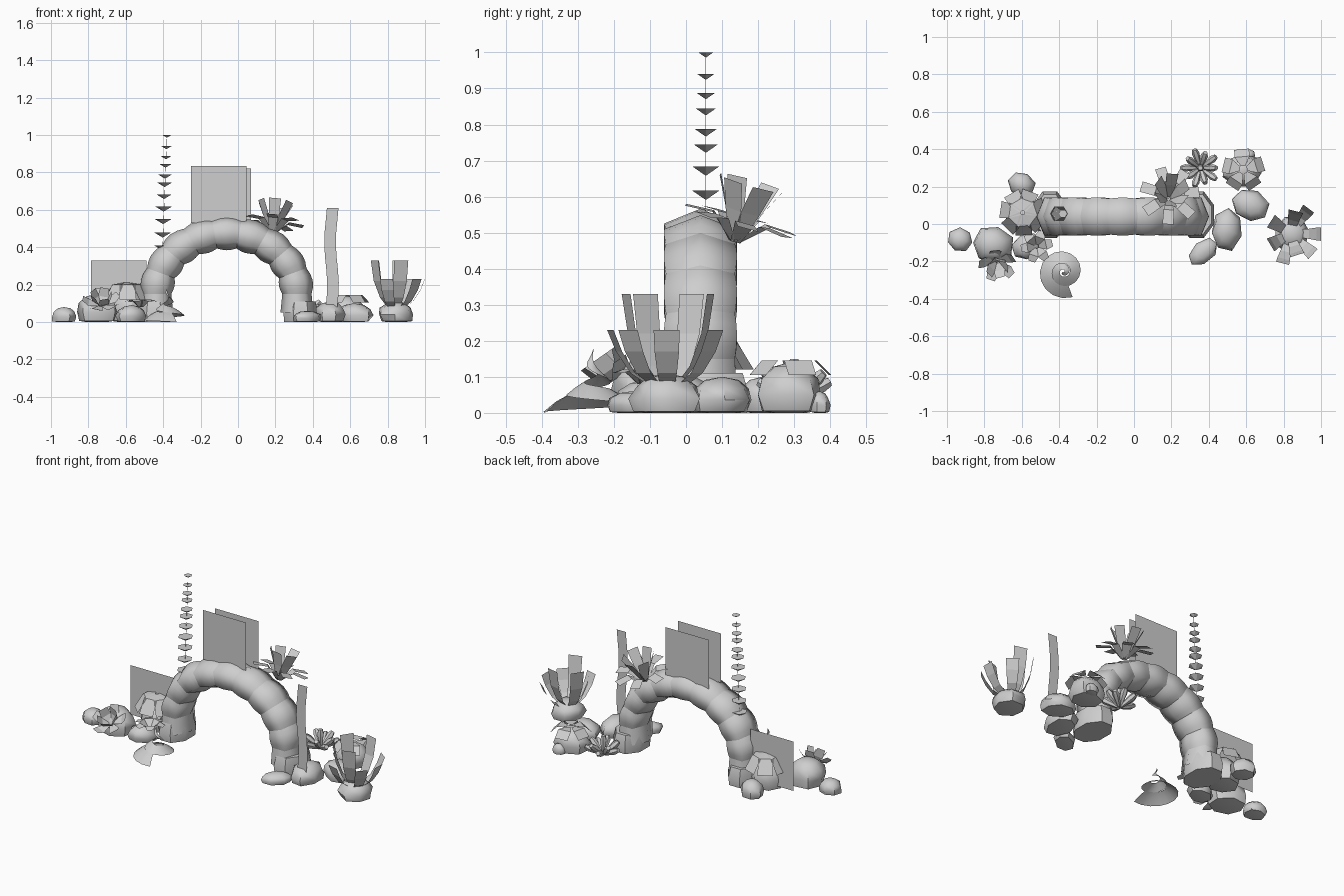
import bpy, bmesh, math, random
from math import sin, cos, pi, radians
from mathutils import Vector, Euler

random.seed(4)
if "Cube" in bpy.data.objects:
    bpy.data.objects.remove(bpy.data.objects["Cube"], do_unlink=True)

stone = bpy.data.materials.new("plain_grey")
stone.use_nodes = True
GREY = (0.62, 0.62, 0.62, 1)
stone.diffuse_color = GREY
stone.node_tree.nodes["Principled BSDF"].inputs["Base Color"].default_value = GREY


def finish(name, bm, angle=None):
    """Turn a bmesh into a named object, smooth shaded below the angle."""
    mesh = bpy.data.meshes.new(name)
    bm.to_mesh(mesh)
    bm.free()
    mesh.materials.append(stone)
    obj = bpy.data.objects.new(name, mesh)
    bpy.context.collection.objects.link(obj)
    if angle:
        bpy.ops.object.select_all(action='DESELECT')
        obj.select_set(True)
        bpy.context.view_layer.objects.active = obj
        bpy.ops.object.shade_smooth_by_angle(angle=radians(angle))


def skin(bm, rows, closed=False):
    """Bridge rows of points with quads."""
    grid = [[bm.verts.new(p) for p in row] for row in rows]
    n = len(grid[0])
    for a, b in zip(grid, grid[1:]):
        for i in range(n if closed else n - 1):
            j = (i + 1) % n
            bm.faces.new((a[i], a[j], b[j], b[i]))
    return grid


def rock(name, x, y, rx, ry, h, turn=0):
    """Faceted boulder, broad at the ground with a flat underside."""
    bm = bmesh.new()
    bmesh.ops.create_uvsphere(bm, u_segments=7, v_segments=6, radius=1)
    spin = Euler((0, 0, turn)).to_matrix()
    for v in bm.verts:
        k = random.uniform(0.92, 1.08)
        p = Vector((v.co.x * rx * k, v.co.y * ry * k, 0))
        p = spin @ p
        v.co = (x + p.x, y + p.y, max(0, h * (0.36 + 0.64 * v.co.z)))
    bmesh.ops.remove_doubles(bm, verts=bm.verts, dist=0.001)
    bmesh.ops.recalc_face_normals(bm, faces=bm.faces)
    finish(name, bm, 50)


def rosette(name, centre, angles, profile, tilt=(0, 0, 0)):
    """Flat blades at the given angles; profile lists radius, height, half width."""
    bm = bmesh.new()
    turn = Euler([radians(t) for t in tilt]).to_matrix()
    for a in angles:
        a = radians(a) + random.uniform(-0.06, 0.06)
        out, side = Vector((cos(a), sin(a), 0)), Vector((-sin(a), cos(a), 0))
        rows = []
        for r, z, w in profile:
            mid = out * r + Vector((0, 0, z))
            rows.append([Vector(centre) + turn @ (mid + side * s * w) for s in (-1, 1)])
        skin(bm, rows)
    finish(name, bm)


def around(count, start):
    return [start + 360 * i / count for i in range(count)]


def card(name, x0, x1, y, z0, z1):
    bm = bmesh.new()
    skin(bm, [[(x0, y, z), (x1, y, z)] for z in (z0, z1)])
    finish(name, bm)


# Arch: separate barrel-shaped six-sided stones following a half oval
STONES, STEPS = 9, 4
hexagon = [(0.088, 0), (0.048, 0.1), (-0.048, 0.1), (-0.088, 0), (-0.048, -0.1), (0.048, -0.1)]


def arch_ring(a, k):
    """Cross-section of the arch at angle a, scaled by k."""
    mid, out = Vector((-0.06 + 0.375 * cos(a), 0.04, 0.15 + 0.325 * sin(a))), Vector((cos(a), 0, sin(a)))
    return [mid + out * u * k + Vector((0, v * (0.6 + k * 0.4), 0)) for u, v in hexagon]


bm = bmesh.new()
for s in range(STONES):
    skin(bm, [arch_ring(pi * (s + i / STEPS) / STONES, 0.89 + 0.15 * sin(pi * i / STEPS))
              for i in range(STEPS + 1)], closed=True)
# Straight foot stones run from the ends of the oval to the ground
for a in (0, pi):
    top = arch_ring(a, 0.89)
    skin(bm, [top, [p + Vector((0, 0, -0.1)) for p in arch_ring(a, 1)]], closed=True)
bmesh.ops.recalc_face_normals(bm, faces=bm.faces)
finish("stone_arch", bm, 70)

# Footing stones of the arch
for side, x in (("left", 0.335), ("right", -0.45)):
    corners = [pi * i / 4 + pi / 8 for i in range(8)]
    bm = bmesh.new()
    rings = skin(bm, [[(x + cos(a) * 0.1 * k, 0.05 + sin(a) * 0.135 * k, z) for a in corners]
                      for z, k in ((0, 0.95), (0.05, 1), (0.11, 0.86))], closed=True)
    bm.faces.new(rings[0])
    bm.faces.new(rings[-1])
    bmesh.ops.recalc_face_normals(bm, faces=bm.faces)
    finish(side + "_arch_footing", bm, 50)

# Boulders around both feet
for spec in (("left_front_boulder", 0.495, -0.03, 0.085, 0.115, 0.11, -0.1),
             ("left_small_boulder", 0.37, -0.15, 0.095, 0.06, 0.06, 0.7),
             ("left_middle_boulder", 0.62, 0.1, 0.105, 0.085, 0.1, -0.5),
             ("left_back_boulder", 0.58, 0.285, 0.105, 0.095, 0.14, 0.1),
             ("left_back_pebble", 0.61, 0.37, 0.04, 0.03, 0.06, 0),
             ("left_outer_boulder", 0.845, -0.055, 0.1, 0.1, 0.11, 0.4),
             ("right_back_boulder", -0.6, 0.21, 0.075, 0.065, 0.1, -0.5),
             ("right_middle_boulder", -0.59, 0.05, 0.1, 0.1, 0.17, 0.7),
             ("right_front_boulder", -0.755, -0.11, 0.115, 0.105, 0.15, -0.3),
             ("right_outer_boulder", -0.93, -0.085, 0.07, 0.065, 0.08, 0),
             ("right_inner_boulder", -0.57, -0.12, 0.085, 0.07, 0.09, 0.5)):
    rock(*spec)

# Tall leafy plant on the outer boulder
rosette("tall_plant_inner_leaves", (0.835, -0.05, 0.08), (75, 150, 210, 285),
        [(0.03, 0, 0.022), (0.07, 0.05, 0.03), (0.105, 0.14, 0.037), (0.122, 0.25, 0.04)])
rosette("tall_plant_outer_leaves", (0.835, -0.05, 0.07), (0, 52, -45, -105),
        [(0.04, 0, 0.02), (0.1, 0.04, 0.027), (0.14, 0.1, 0.034), (0.165, 0.16, 0.036)])

# Leafy plant on the shoulder of the arch
tilt = (-16, 6, 0)
rosette("arch_plant_inner_leaves", (0.185, 0.135, 0.475), around(6, 25),
        [(0.01, 0, 0.014), (0.05, 0.09, 0.028), (0.09, 0.17, 0.032)], tilt)
rosette("arch_plant_outer_leaves", (0.185, 0.135, 0.475), around(7, 5),
        [(0.01, 0, 0.014), (0.08, 0.065, 0.028), (0.16, 0.06, 0.03)], tilt)

# Drooping, cupped and flat leaf clusters
rosette("drooping_leaves", (-0.595, 0.06, 0), around(7, 17),
        [(0.01, 0.21, 0.015), (0.07, 0.2, 0.04), (0.12, 0.12, 0.045)])
for name, r, z, start in (("inner", 0.055, 0.075, 0), ("outer", 0.1, 0.04, 30)):
    rosette("cupped_leaves_" + name, (-0.73, -0.2, 0.09), around(5, start),
            [(0.01, 0, 0.01), (r * 0.7, z * 0.4, 0.032), (r, z, 0.024)], (35, 0, 0))
rosette("table_coral_plates", (0.585, 0.29, 0.115), around(5, 20),
        [(0.02, 0.03, 0.012), (0.07, 0.03, 0.04), (0.11, -0.01, 0.04)])
rosette("small_leaves", (-0.52, -0.12, 0.06), around(6, 10),
        [(0.01, 0.02, 0.01), (0.05, 0.06, 0.028), (0.085, 0.05, 0.018)])

# Finger coral behind the arch: tapered tubes fanning from one point
bm = bmesh.new()
base = Vector((0.355, 0.3, 0.035))
for i in range(11):
    a, lift = 2 * pi * i / 10, 0.5 if i % 2 else 0.9
    way = Vector((cos(a), sin(a), lift)) if i < 10 else Vector((0, 0, 1))
    turn = way.to_track_quat('Z', 'Y').to_matrix()
    g = skin(bm, [[base + turn @ Vector((r * cos(pi * k / 3), r * sin(pi * k / 3), d)) for k in range(6)]
                  for d, r in ((0.01, 0.01), (0.09, 0.02), (0.115, 0.013))], closed=True)
    bm.faces.new(g[-1])
bmesh.ops.recalc_face_normals(bm, faces=bm.faces)
finish("finger_coral", bm, 40)

# Spiral shell sheet winding down from a raised tip
bm = bmesh.new()
rows = []
for i in range(37):
    t = i / 36
    a = -pi / 2 + 0.35 - (1 - t) * 4.4 * pi
    outer, inner = 0.012 + 0.133 * t ** 1.1, 0.002 + 0.07 * t ** 1.6
    peak = 0.07 * (1 - t) ** 3
    rows.append([(-0.378 + cos(a) * r, -0.255 + sin(a) * r, z + peak)
                 for r, z in ((inner, 0.11 - 0.06 * t), ((inner + outer) / 2, 0.1 - 0.07 * t),
                              (outer, 0.09 * (1 - t)))])
skin(bm, rows)
finish("spiral_shell", bm, 50)

# Thin stalk carrying small six-sided cups
bm = bmesh.new()
for i, z in enumerate((1, 0.94, 0.888, 0.845, 0.788, 0.745, 0.683, 0.617, 0.55, 0.478, 0.41)):
    t = i / 10
    x, r = -0.38 - 0.025 * t, 0.024 + 0.02 * min(1, t * 1.5)
    top = [bm.verts.new((x + r * cos(pi * k / 3), 0.055 + r * sin(pi * k / 3), z)) for k in range(6)]
    tip = bm.verts.new((x, 0.055, z - 0.6 * r))
    bm.faces.new(top)
    for k in range(6):
        bm.faces.new((top[k], tip, top[(k + 1) % 6]))
skin(bm, [[(x + 0.001 * cos(k * 2.1), 0.055 + 0.001 * sin(k * 2.1), z) for k in range(3)]
          for x, z in ((-0.405, 0.35), (-0.38, 0.99))], closed=True)
bmesh.ops.recalc_face_normals(bm, faces=bm.faces)
finish("cup_stalk", bm)

# Wavy upright ribbon
bm = bmesh.new()
skin(bm, [[(0.5 + 0.008 * sin(i * 0.9) + s * 0.031, -0.09, 0.08 + 0.53 * i / 8) for s in (-1, 1)]
          for i in range(9)])
finish("tall_ribbon", bm)

# Upright flat cards
card("front_card", -0.25, 0.045, 0.016, 0.53, 0.835)
card("rear_card", -0.225, 0.07, 0.098, 0.515, 0.82)
card("right_card", -0.786, -0.49, 0.07, 0.025, 0.33)
